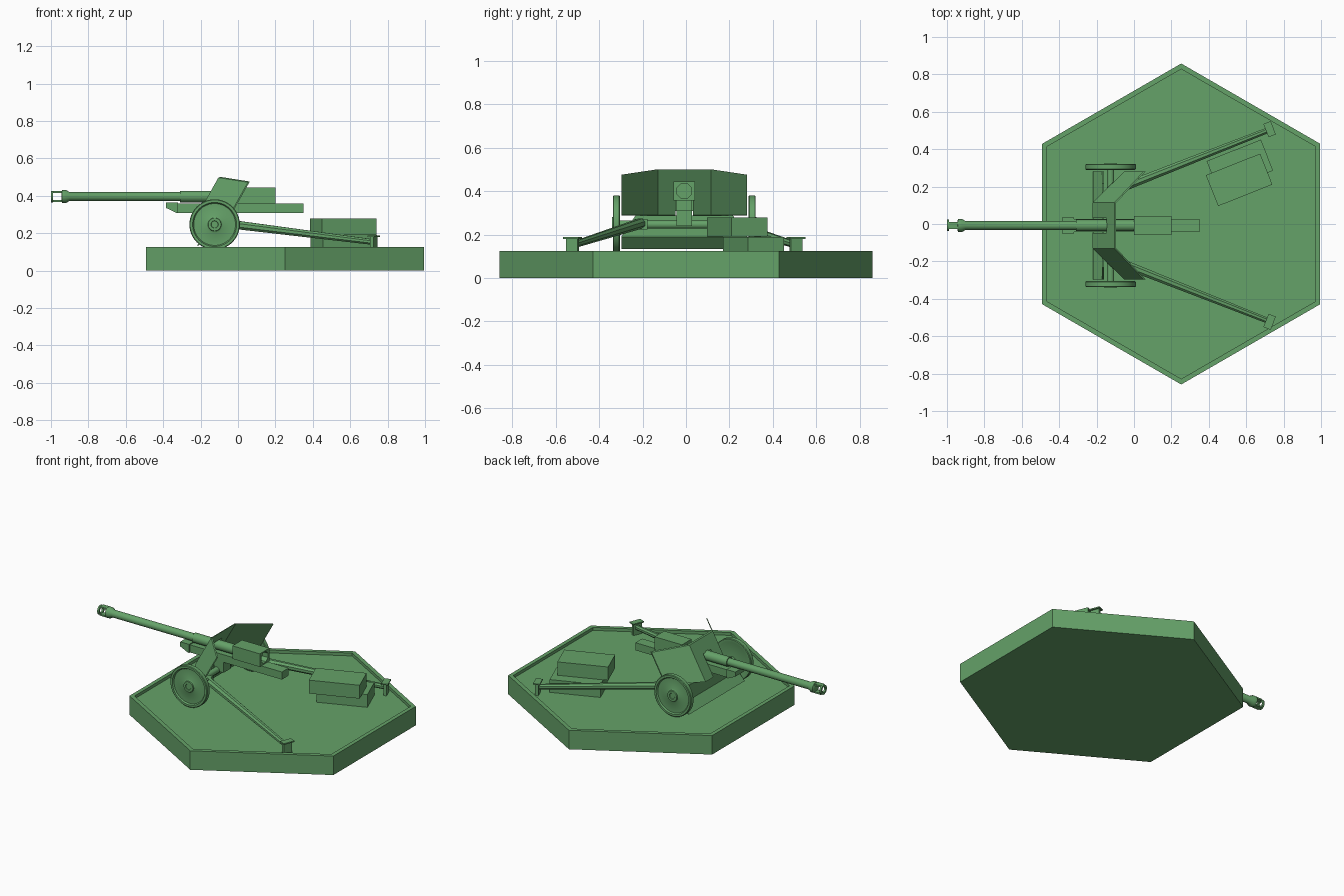
import bpy, bmesh, math
from mathutils import Vector, Matrix

if "Cube" in bpy.data.objects:
    bpy.data.objects.remove(bpy.data.objects["Cube"])

Y0 = -0.008  # gun centre line
mat = bpy.data.materials.new("green")
mat.diffuse_color = (0.13, 0.36, 0.14, 1)
mat.use_nodes = True
mat.node_tree.nodes["Principled BSDF"].inputs["Base Color"].default_value = mat.diffuse_color


def finish(name, bm, smooth=False):
    bmesh.ops.recalc_face_normals(bm, faces=bm.faces)
    me = bpy.data.meshes.new(name)
    bm.to_mesh(me)
    bm.free()
    ob = bpy.data.objects.new(name, me)
    bpy.context.collection.objects.link(ob)
    me.materials.append(mat)
    if smooth:
        bpy.ops.object.select_all(action='DESELECT')
        ob.select_set(True)
        bpy.context.view_layer.objects.active = ob
        bpy.ops.object.shade_smooth_by_angle(angle=math.radians(35))
    return ob


def box(name, centre, size, rot=0):
    bm = bmesh.new()
    m = Matrix.Translation(centre) @ Matrix.Rotation(rot, 4, 'Z') @ Matrix.Diagonal((*size, 1))
    bmesh.ops.create_cube(bm, size=1, matrix=m)
    return finish(name, bm)


def lathe(name, profile, origin, axis, n=24, closed=False):
    """Revolve (distance along axis, radius) points round an axis."""
    bm = bmesh.new()
    q = Vector(axis).to_track_quat('Z', 'Y')
    rings = []
    for d, r in profile:
        rings.append([bm.verts.new(Vector(origin) + q @ Vector((
            r * math.cos(2 * math.pi * (i + .5) / n), r * math.sin(2 * math.pi * (i + .5) / n), d)))
            for i in range(n)])
    pairs = list(zip(rings, rings[1:]))
    if closed:
        pairs.append((rings[-1], rings[0]))
    else:
        bm.faces.new(rings[0])
        bm.faces.new(rings[-1])
    for a, b in pairs:
        for i in range(n):
            j = (i + 1) % n
            bm.faces.new((a[i], a[j], b[j], b[i]))
    return finish(name, bm, n > 8)


def plate(name, pts, offset):
    """Thicken a planar outline."""
    bm = bmesh.new()
    f = bm.faces.new([bm.verts.new(p) for p in pts])
    ext = bmesh.ops.extrude_face_region(bm, geom=[f], use_keep_orig=True)
    bmesh.ops.translate(bm, vec=offset,
                        verts=[v for v in ext['geom'] if isinstance(v, bmesh.types.BMVert)])
    return finish(name, bm)


# hexagonal base with raised rim
lathe("hex_base", [(0, .858), (.125, .858), (.125, .828), (.106, .828)],
      (.2525, 0, 0), (0, 0, 1), 6)

# barrel, thicker sleeve, flared collar
lathe("barrel", [(-.945, .026), (-.94, .035), (-.92, .035), (-.9, .024), (-.31, .024),
                 (-.31, .031), (.02, .031)], (0, Y0, .396), (1, 0, 0))
# muzzle brake with side openings
lathe("muzzle_ring", [(-1, .018), (-1, .031), (-.988, .031), (-.988, .018)],
      (0, Y0, .396), (1, 0, 0), 24, True)
for s in (1, -1):
    box("muzzle_bar", (-.965, Y0, .396 + s * .025), (.05, .036, .01))

# breech block with hollow rear
breech = box("breech", (.1, Y0, .401), (.2, .1, .086))
cut = lathe("breech_cutter", [(.12, .037), (.3, .037)], (0, Y0, .402), (1, 0, 0), 8)
cut.hide_render = True
cut.hide_viewport = True
mod = breech.modifiers.new("hollow", 'BOOLEAN')
mod.object = cut
mod.operation = 'DIFFERENCE'
mod.solver = 'EXACT'

# recoil cradle
box("cradle", (.015, Y0, .334), (.67, .07, .05))
plate("cradle_nose", [(x, Y0 - .044, z) for x, z in
                      ((-.385, .365), (-.385, .335), (-.33, .309), (-.32, .309), (-.32, .365))],
      (0, .088, 0))
box("cradle_mount", (-.11, Y0, .28), (.07, .07, .08))


# shield, swept back wings
def sx(z):
    return -.105 - (.497 - z) * .56


for s in (1, -1):
    def P(y, z, dx=0):
        return (sx(z) + dx, Y0 + s * y, z)
    plate("shield_front", [P(0, .497), P(.122, .497), P(.122, .287), P(.04, .287),
                           P(.04, .42), P(0, .42)], (.01, 0, .004))
    plate("shield_wing", [P(.122, .497), P(.29, .472, .172), P(.29, .287, .172), P(.122, .287)],
          (.01, 0, .004))
    # trail leg and spade
    a = Vector((-.07, Y0 + s * .2, .252))
    b = Vector((.725, Y0 + s * .513, .152))
    lathe("trail_leg", [(0, .025), ((b - a).length, .016)], a, b - a, 8)
    ang = s * math.radians(21.5)
    box("spade", (.725, Y0 + s * .515, .145), (.02, .058, .08), ang)
    box("spade_top", (.725, Y0 + s * .515, .184), (.042, .076, .008), ang)
    # trail hinge
    box("trail_hinge", (-.09, Y0 + s * .2, .248), (.07, .06, .05))
    # wheel
    lathe("wheel", [(-.014, .03), (-.014, .112), (-.016, .118), (-.016, .131), (-.012, .135),
                    (.012, .135), (.016, .131), (.016, .118), (.007, .112), (.007, .045),
                    (.012, .036), (.019, .034), (.019, .02), (.016, .018)],
          (-.125, Y0 + s * .313, .2465), (0, s, 0), 36)

# axle and lower shield
lathe("axle", [(-.3, .02), (.3, .02)], (-.125, Y0, .2465), (0, 1, 0), 12)
plate("lower_shield", [(-.17, Y0 - .225, .287), (-.17, Y0 + .225, .287),
                       (-.17, Y0 + .29, .19), (-.17, Y0 - .29, .19)], (.01, 0, 0))
plate("lower_shield_skirt", [(-.17, Y0 - .29, .19), (-.17, Y0 + .29, .19),
                             (-.22, Y0 + .29, .135), (-.22, Y0 - .29, .135)], (.01, 0, 0))

# stacked crates
tilt = math.radians(21.6)
box("crate_lower", (.566, .311, .148), (.312, .178, .084), tilt)
box("crate_upper", (.562, .236, .235), (.312, .178, .088), tilt)
